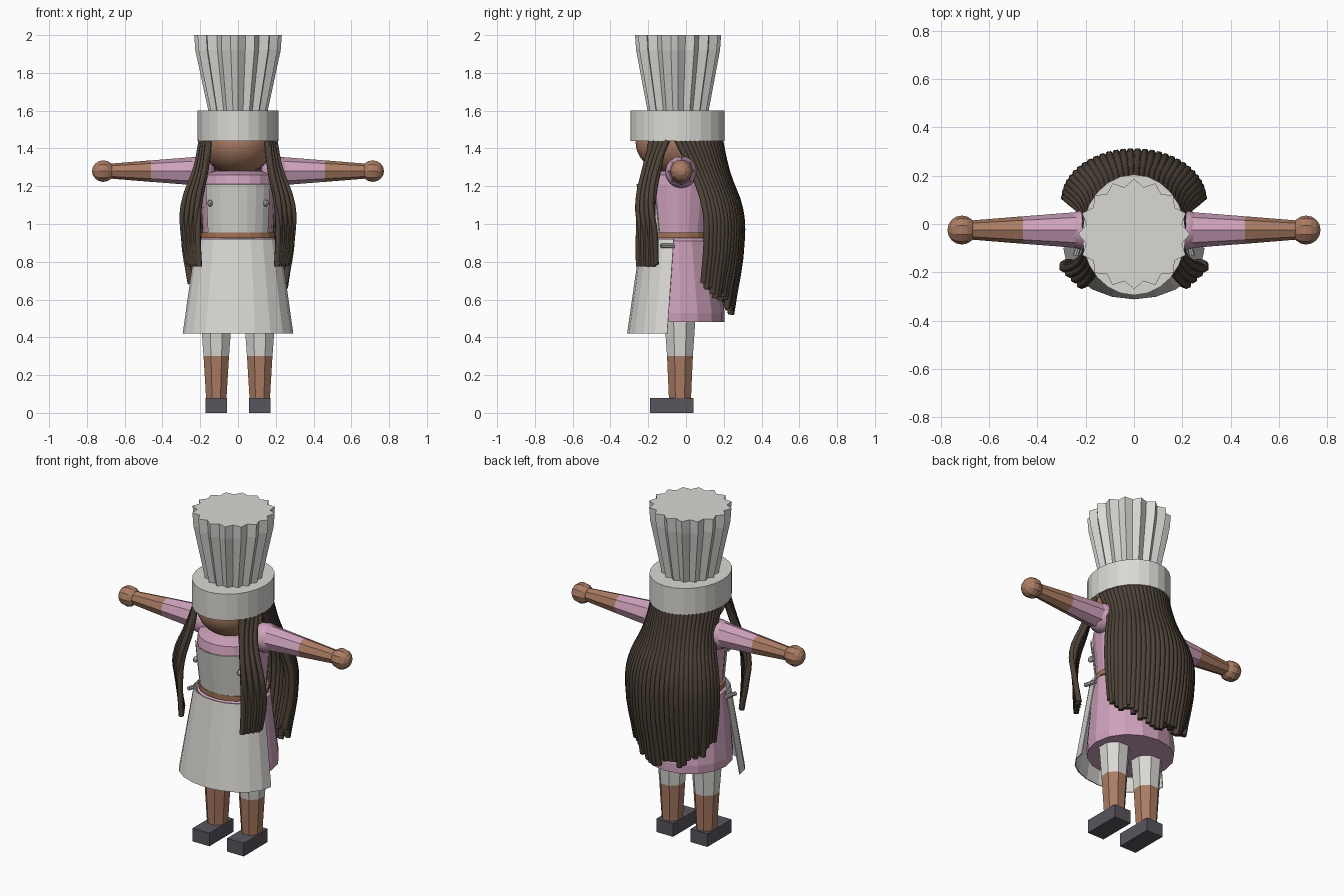
import bpy, math, random

if "Cube" in bpy.data.objects:
    bpy.data.objects.remove(bpy.data.objects["Cube"])

random.seed(4)
PI = math.pi


def material(name, rgb):
    m = bpy.data.materials.new(name)
    m.diffuse_color = (*rgb, 1)
    m.use_nodes = True
    m.node_tree.nodes["Principled BSDF"].inputs["Base Color"].default_value = m.diffuse_color
    return m


WHITE = material("off_white", (0.70, 0.69, 0.66))
PINK = material("pink", (0.62, 0.36, 0.50))
SKIN = material("skin", (0.40, 0.20, 0.125))
HAIR = material("dark_hair", (0.075, 0.055, 0.04))
SHOE = material("charcoal", (0.10, 0.09, 0.11))
BELT = material("belt_brown", (0.36, 0.17, 0.09))
METAL = material("metal", (0.42, 0.42, 0.43))


def loft(name, mat, rings, n, a0=0.0, a1=2 * PI, cx=0.0, pleat=1.0, thick=0.0):
    """Skin elliptical rings (z, centre y, radius x, radius y); partial arcs stay open."""
    closed = a1 - a0 > 6.28
    k = n if closed else n + 1
    verts, faces = [], []
    for z, cy, rx, ry in rings:
        for i in range(k):
            a = a0 + (a1 - a0) * i / n
            s = pleat if i % 2 else 1.0
            verts.append((cx + rx * s * math.cos(a), cy + ry * s * math.sin(a), z))
    for r in range(len(rings) - 1):
        for i in range(n):
            j = (i + 1) % k
            faces.append((r * k + i, r * k + j, (r + 1) * k + j, (r + 1) * k + i))
    if closed:
        faces.append(tuple(reversed(range(k))))
        faces.append(tuple(range((len(rings) - 1) * k, len(rings) * k)))
    me = bpy.data.meshes.new(name)
    me.from_pydata(verts, [], faces)
    me.materials.append(mat)
    ob = bpy.data.objects.new(name, me)
    bpy.context.collection.objects.link(ob)
    if thick:
        ob.modifiers.new("thickness", 'SOLIDIFY').thickness = thick
    return ob


def finish(name, mat, smooth=None):
    ob = bpy.context.object
    ob.name = name
    ob.data.materials.append(mat)
    if smooth:
        bpy.ops.object.shade_smooth_by_angle(angle=smooth)
    return ob


def ball(name, mat, loc, scale, seg=10, rings=8, rot=(0, 0, 0), smooth=None):
    bpy.ops.mesh.primitive_uv_sphere_add(segments=seg, ring_count=rings, radius=1,
                                         location=loc, rotation=rot)
    bpy.context.object.scale = scale
    return finish(name, mat, smooth)


def limb(name, mat, x0, x1, r0, r1, side):
    bpy.ops.mesh.primitive_cone_add(vertices=8, radius1=r0, radius2=r1, depth=x1 - x0,
                                    location=(side * (x0 + x1) / 2, -0.025, 1.28),
                                    rotation=(0, side * PI / 2, 0))
    return finish(name, mat)


def strands(name, paths, radius):
    """One curve object holding every hair tube."""
    cu = bpy.data.curves.new(name, 'CURVE')
    cu.dimensions = '3D'
    cu.bevel_depth = radius
    cu.bevel_resolution = 1
    cu.resolution_u = 4
    cu.use_fill_caps = True
    cu.materials.append(HAIR)
    for pts in paths:
        sp = cu.splines.new('BEZIER')
        sp.bezier_points.add(len(pts) - 1)
        for b, p in zip(sp.bezier_points, pts):
            b.co = p
            b.handle_left_type = b.handle_right_type = 'AUTO'
    ob = bpy.data.objects.new(name, cu)
    bpy.context.collection.objects.link(ob)


# hat: straight band and flared pleated crown
loft("hat_band", WHITE, [(1.44, -0.045, 0.215, 0.25), (1.60, -0.045, 0.215, 0.25)], 24)
loft("hat_crown", WHITE, [(1.59, -0.042, 0.155, 0.16), (1.92, -0.042, 0.226, 0.222),
                          (2.0, -0.042, 0.232, 0.228)], 32, pleat=0.87)

# head and neck
ball("head", SKIN, (0, -0.045, 1.43), (0.19, 0.222, 0.17), 24, 14, smooth=0.6)
loft("neck", SKIN, [(1.22, -0.03, 0.07, 0.07), (1.34, -0.03, 0.07, 0.07)], 12)

# shirt body, belt and lower shirt
loft("shirt", PINK, [(0.92, -0.04, 0.185, 0.165), (1.21, -0.04, 0.20, 0.21),
                     (1.26, -0.04, 0.195, 0.20), (1.28, -0.04, 0.12, 0.12)], 20)
loft("belt", BELT, [(0.925, -0.04, 0.202, 0.182), (0.955, -0.04, 0.202, 0.182)], 20)
loft("shirt_skirt", PINK, [(0.48, -0.03, 0.245, 0.235), (0.53, -0.03, 0.25, 0.235),
                           (0.91, -0.04, 0.215, 0.185), (0.925, -0.04, 0.19, 0.17)], 16)

# apron: bib panel and open front skirt
loft("apron_bib", WHITE, [(0.955, -0.045, 0.192, 0.175), (1.21, -0.045, 0.207, 0.217)],
     8, PI * 1.19, PI * 1.81, thick=0.006)
loft("apron_skirt", WHITE, [(0.42, -0.10, 0.293, 0.212), (0.92, -0.065, 0.222, 0.175)],
     10, PI, 2 * PI, thick=0.006)

for s, tag in ((-1, "left"), (1, "right")):
    # apron fastenings
    ball(f"bib_button_{tag}", METAL, (s * 0.148, -0.192, 1.11), (0.015, 0.02, 0.018), 8, 6)
    bpy.ops.mesh.primitive_cylinder_add(vertices=8, radius=0.012, depth=0.07,
                                        location=(s * 0.232, -0.098, 0.885),
                                        rotation=(PI / 2, 0, s * 0.25))
    finish(f"waist_peg_{tag}", METAL)

    # arms
    ball(f"shoulder_{tag}", PINK, (s * 0.205, -0.025, 1.275), (0.085, 0.085, 0.085), 12, 8,
         smooth=0.6)
    limb(f"sleeve_{tag}", PINK, 0.20, 0.47, 0.077, 0.056, s)
    limb(f"forearm_{tag}", SKIN, 0.46, 0.67, 0.057, 0.040, s)
    ball(f"hand_{tag}", SKIN, (s * 0.713, -0.025, 1.28), (0.06, 0.06, 0.06), 10, 8,
         rot=(0, PI / 2, 0))

    # legs, stockings and shoes
    cx = s * 0.115
    loft(f"stocking_{tag}", WHITE, [(0.30, -0.032, 0.073, 0.074), (0.54, -0.032, 0.092, 0.092)],
         8, PI / 8, PI / 8 + 2 * PI, cx)
    loft(f"lower_leg_{tag}", SKIN, [(0.07, -0.032, 0.058, 0.063), (0.30, -0.032, 0.073, 0.074)],
         8, PI / 8, PI / 8 + 2 * PI, cx)
    bpy.ops.mesh.primitive_cube_add(size=1, location=(cx, -0.075, 0.04))
    bpy.context.object.scale = (0.112, 0.23, 0.08)
    finish(f"shoe_{tag}", SHOE)

    # front locks hanging beside the face
    locks = []
    for i in range(8):
        u = i / 7                      # 0 is the inner lock, 1 the outer
        j = 0.02 * (i % 2)
        locks.append([(s * (0.15 + 0.04 * u), -0.18 + 0.09 * u, 1.47),
                      (s * (0.168 + 0.055 * u), -0.205 + 0.07 * u - j, 1.30),
                      (s * (0.205 + 0.085 * u), -0.245 + 0.08 * u - j, 1.10),
                      (s * (0.212 + 0.078 * u), -0.25 + 0.085 * u, 0.95),
                      (s * (0.205 + 0.055 * u), -0.25 + 0.09 * u, 0.775 + 0.5 * j)])
    strands(f"front_hair_{tag}", locks, 0.016)

# long hair down the back, two layers
for layer, count, k in (("outer", 30, 1.0), ("inner", 22, 0.9)):
    paths = []
    for i in range(count):
        a = PI * (i + 0.5) / count
        c, h = math.cos(a) * k, math.sin(a) * k
        end = 0.71 - 0.17 * h + random.uniform(-0.03, 0.04)
        paths.append([(0.19 * c, -0.07 + 0.245 * h, 1.47),
                      (0.212 * c, 0.03 + 0.19 * h, 1.27),
                      (0.275 * c, 0.092 + 0.195 * h, 1.08),
                      (0.285 * c, 0.10 + 0.197 * h, 0.93),
                      (0.25 * c, 0.085 + 0.155 * h, end)])
    strands(f"back_hair_{layer}", paths, 0.018)
